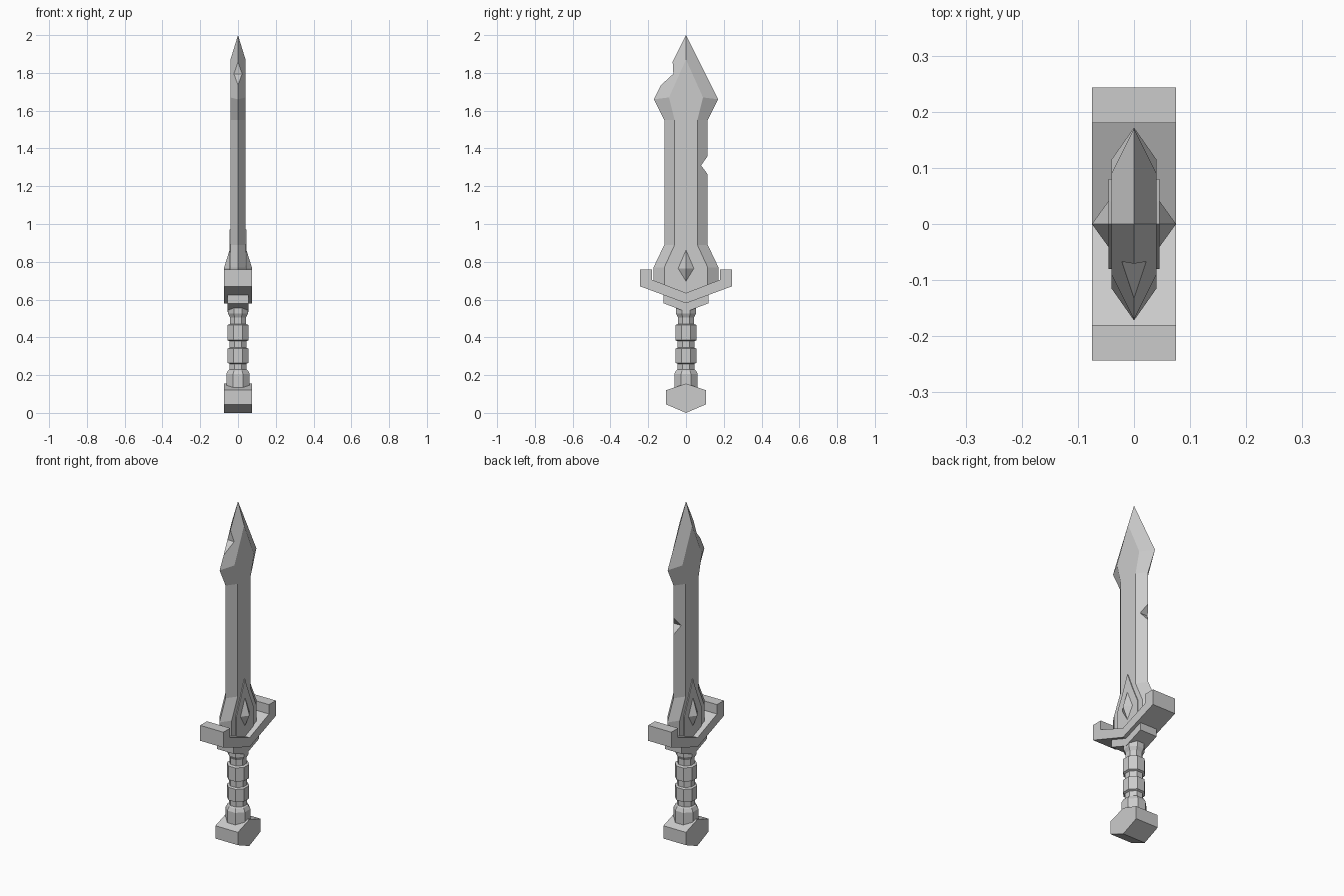
import bpy
import bmesh
import math

cube = bpy.data.objects.get("Cube")
if cube:
    bpy.data.objects.remove(cube, do_unlink=True)

steel = bpy.data.materials.new("plain grey")
steel.use_nodes = True
GREY = (0.6, 0.6, 0.6, 1.0)
steel.diffuse_color = GREY
steel.node_tree.nodes["Principled BSDF"].inputs["Base Color"].default_value = GREY


def finish(name, bm):
    """Turn a bmesh into a flat-shaded object."""
    bmesh.ops.remove_doubles(bm, verts=bm.verts, dist=0.0001)
    bmesh.ops.recalc_face_normals(bm, faces=bm.faces)
    mesh = bpy.data.meshes.new(name)
    bm.to_mesh(mesh)
    bm.free()
    mesh.materials.append(steel)
    obj = bpy.data.objects.new(name, mesh)
    bpy.context.collection.objects.link(obj)
    return obj


def mirrored(half):
    """Close a half profile of (y, z) points, listed top to bottom, across y = 0."""
    return half + [(-y, z) for y, z in reversed(half) if y > 0]


def slab(name, outline, x0, x1):
    """Extrude a (y, z) outline along x."""
    bm = bmesh.new()
    face = bm.faces.new([bm.verts.new((x0, y, z)) for y, z in outline])
    out = bmesh.ops.extrude_face_region(bm, geom=[face])
    moved = [v for v in out["geom"] if isinstance(v, bmesh.types.BMVert)]
    bmesh.ops.translate(bm, verts=moved, vec=(x1 - x0, 0, 0))
    return finish(name, bm)


def notch(obj, outline):
    """Cut a wedge through the blade."""
    cutter = slab("notch_cutter", outline, -0.2, 0.2)
    cutter.hide_render = True
    mod = obj.modifiers.new("notch", 'BOOLEAN')
    mod.operation = 'DIFFERENCE'
    mod.solver = 'EXACT'
    mod.object = cutter
    bpy.context.view_layer.objects.active = obj
    bpy.ops.object.modifier_apply(modifier=mod.name)
    bpy.data.objects.remove(cutter, do_unlink=True)


# Blade: sharp outer edge at x = 0, flat raised panel on each side
edge = mirrored([(0, 2.0), (0.17, 1.66), (0.115, 1.55), (0.115, 0.89),
                 (0.172, 0.77), (0.172, 0.68), (0, 0.61)])
panel = mirrored([(0, 1.87), (0.09, 1.67), (0.06, 1.55), (0.06, 0.89),
                  (0.115, 0.77), (0.115, 0.66), (0, 0.61)])
bm = bmesh.new()
rim = [bm.verts.new((0, y, z)) for y, z in edge]
for side in (-0.04, 0.04):
    flat = [bm.verts.new((side, y, z)) for y, z in panel]
    bm.faces.new(flat)
    for i in range(len(rim)):
        j = (i + 1) % len(rim)
        bm.faces.new((rim[i], rim[j], flat[j], flat[i]))
blade = finish("blade", bm)
notch(blade, [(0.15, 1.41), (0.08, 1.31), (0.15, 1.215)])
notch(blade, [(-0.073, 1.9), (-0.067, 1.795), (-0.16, 1.71), (-0.25, 1.8)])

# Raised plate and pyramid gem on both faces of the blade base
slab("gem_plate", mirrored([(0, 0.97), (0.04, 0.87), (0.08, 0.78),
                            (0.08, 0.66), (0, 0.62)]), -0.045, 0.045)
for side, label in ((1, "left"), (-1, "right")):
    bm = bmesh.new()
    base = [bm.verts.new((side * 0.044, y, z))
            for y, z in mirrored([(0, 0.865), (0.043, 0.765), (0, 0.695)])]
    tip = bm.verts.new((side * 0.075, 0, 0.765))
    bm.faces.new(base)
    for i in range(4):
        bm.faces.new((base[i], base[(i + 1) % 4], tip))
    finish(label + "_gem", bm)

# Guard with upturned ends, and the block below it
slab("guard", [(0, 0.635), (0.18, 0.705), (0.18, 0.76), (0.243, 0.76), (0.243, 0.67),
               (0, 0.58), (-0.243, 0.67), (-0.243, 0.76), (-0.18, 0.76),
               (-0.18, 0.705)], -0.075, 0.075)
slab("guard_block", mirrored([(0, 0.62), (0.118, 0.63), (0.118, 0.58), (0, 0.535)]),
     -0.055, 0.055)

# Octagonal grip: (half width, height) steps from pommel to guard
steps = [(0.062, 0.11), (0.062, 0.205), (0.052, 0.225), (0.045, 0.23), (0.045, 0.26),
         (0.056, 0.265), (0.056, 0.34), (0.045, 0.345), (0.045, 0.38), (0.056, 0.385),
         (0.056, 0.465), (0.043, 0.47), (0.043, 0.505), (0.053, 0.525), (0.053, 0.57)]
bm = bmesh.new()
rings = []
for r, z in steps:
    ring = []
    for k in range(8):
        a = math.pi / 4 * (k + 0.5)
        c = r / math.cos(math.pi / 8)
        ring.append(bm.verts.new((c * math.cos(a), c * math.sin(a), z)))
    rings.append(ring)
for low, high in zip(rings, rings[1:]):
    for k in range(8):
        n = (k + 1) % 8
        bm.faces.new((low[k], low[n], high[n], high[k]))
bm.faces.new(rings[0])
bm.faces.new(rings[-1])
finish("grip", bm)

# Hexagonal pommel
slab("pommel", mirrored([(0, 0.155), (0.105, 0.12), (0.105, 0.045), (0, 0)]),
     -0.073, 0.073)
